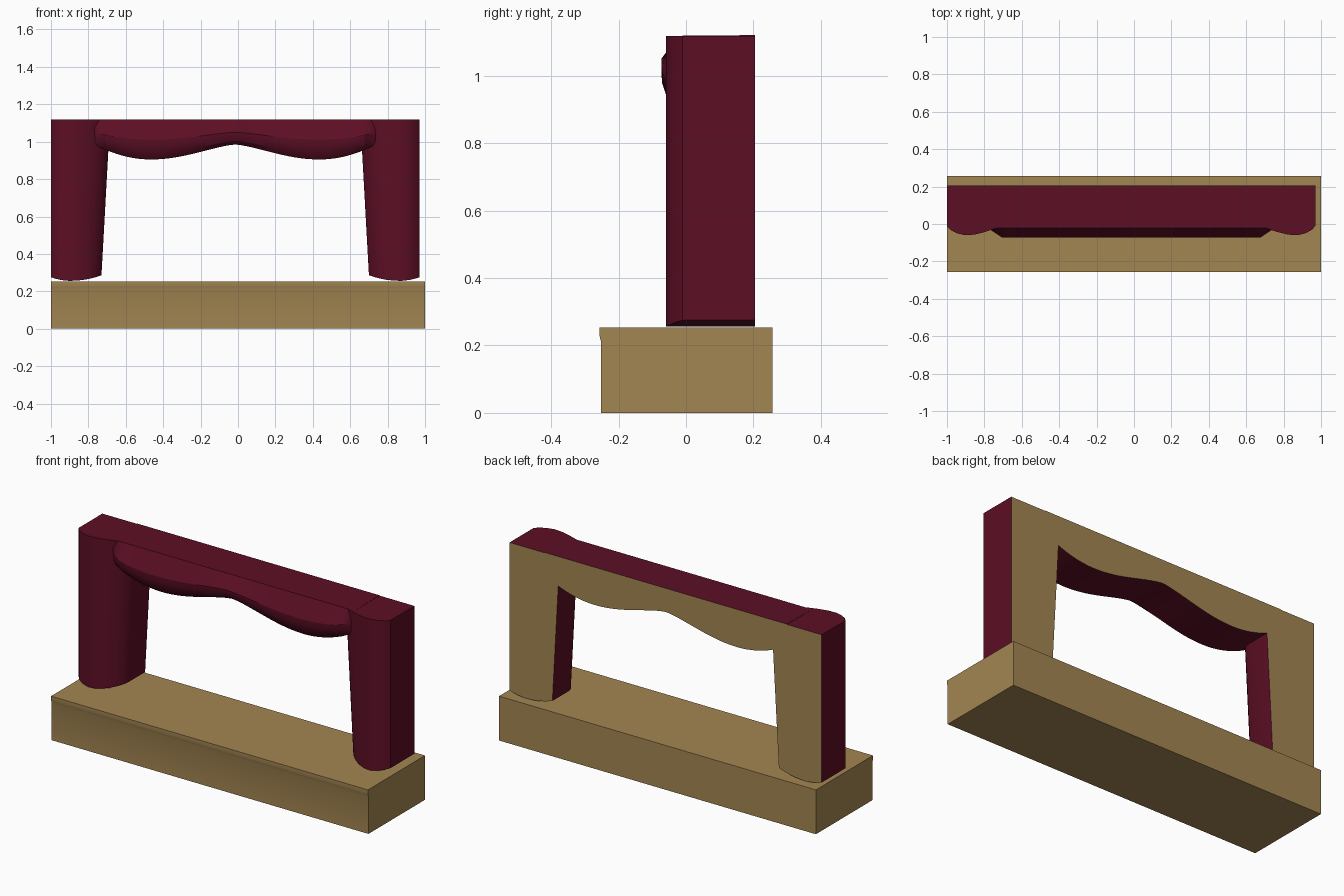
import bpy, bmesh, math

if "Cube" in bpy.data.objects:
    bpy.data.objects.remove(bpy.data.objects["Cube"], do_unlink=True)


def material(name, rgb):
    m = bpy.data.materials.new(name)
    m.use_nodes = True
    m.diffuse_color = (*rgb, 1)
    bsdf = next(n for n in m.node_tree.nodes if n.type == "BSDF_PRINCIPLED")
    bsdf.inputs["Base Color"].default_value = (*rgb, 1)
    return m


red = material("curtain red", (0.107, 0.0045, 0.018))
tan = material("wood tan", (0.37, 0.24, 0.085))


def loft(name, sections, mats, tan_back=False):
    """Join equal closed loops into a capped solid."""
    bm = bmesh.new()
    rings = [[bm.verts.new(p) for p in s] for s in sections]
    n = len(rings[0])
    for a, b in zip(rings, rings[1:]):
        for i in range(n):
            j = (i + 1) % n
            bm.faces.new((a[i], a[j], b[j], b[i]))
    bm.faces.new(rings[0])
    bm.faces.new(rings[-1])
    bmesh.ops.recalc_face_normals(bm, faces=bm.faces)
    for f in bm.faces:
        f.material_index = int(tan_back and f.normal.y > 0.9)
    mesh = bpy.data.meshes.new(name)
    bm.to_mesh(mesh)
    bm.free()
    for m in mats:
        mesh.materials.append(m)
    ob = bpy.data.objects.new(name, mesh)
    bpy.context.collection.objects.link(ob)
    bpy.ops.object.select_all(action="DESELECT")
    ob.select_set(True)
    bpy.context.view_layer.objects.active = ob
    bpy.ops.object.shade_smooth_by_angle(angle=math.radians(25))
    return ob


# Stage base with a slight nosing along the front
stage = [(0.257, 0), (0.257, 0.253), (-0.257, 0.253), (-0.257, 0.235),
         (-0.255, 0.222), (-0.252, 0.212), (-0.252, 0)]
loft("stage_base", [[(x, y, z) for y, z in stage] for x in (-1, 1)], [tan])

CENTRE = -0.015   # the curtain sits slightly off the middle
BACK = 0.205
TOP = 1.118

# Side curtains: rounded front folds, inner edge leaning inward with height
folds = [(0.985, -0.01), (0.965, -0.032), (0.93, -0.05), (0.89, -0.06),
         (0.85, -0.057), (0.81, -0.042), (0.775, -0.025), (0.745, 0.0),
         (0.725, 0.025), (0.715, 0.05)]


def curtain_section(side, s, y):
    if s > 0.88:
        hem = 0.256 + 0.019 * ((s - 0.88) / 0.105) ** 2
    else:
        hem = 0.256 + 0.03 * ((0.88 - s) / 0.165) ** 2
    lean = 0.046 * min(1, max(0, (0.87 - s) / 0.09))
    low, high = CENTRE + side * s, CENTRE + side * (s - lean)
    return [(low, y, hem), (low, BACK, hem), (high, BACK, TOP), (high, y, TOP)]


for side, label in ((1, "left"), (-1, "right")):
    loft(label + "_curtain", [curtain_section(side, s, y) for s, y in folds],
         [red, tan], True)


# Scalloped valance across the top, with a bulging lower swag
def valance_section(x):
    t = abs(x)
    if t < 0.45:
        low = 0.985 - 0.08 * math.sin(math.pi / 2 * t / 0.45) ** 1.4
    else:
        low = 0.905 + 0.055 * ((t - 0.45) / 0.25) ** 2
    crease = 1.01 + 0.5 * (low - 0.905)
    out = 0.05 * min(1, max(0, (0.765 - t) / 0.075))   # bulge fades at the ends
    drop = crease - low
    profile = [(BACK, TOP + 0.002), (-0.022, TOP), (-0.023 - out, crease),
               (-0.021 - out, crease - 0.3 * drop),
               (-0.022 - 0.7 * out, crease - 0.7 * drop),
               (-0.02 - 0.2 * out, low), (BACK, low)]
    return [(CENTRE + x, y, z) for y, z in profile]


STEPS = 24
half = [0.69 * i / STEPS for i in range(STEPS + 1)] + [0.715, 0.74, 0.765]
xs = [-x for x in reversed(half[1:])] + half
loft("valance", [valance_section(x) for x in xs], [red, tan], True)
